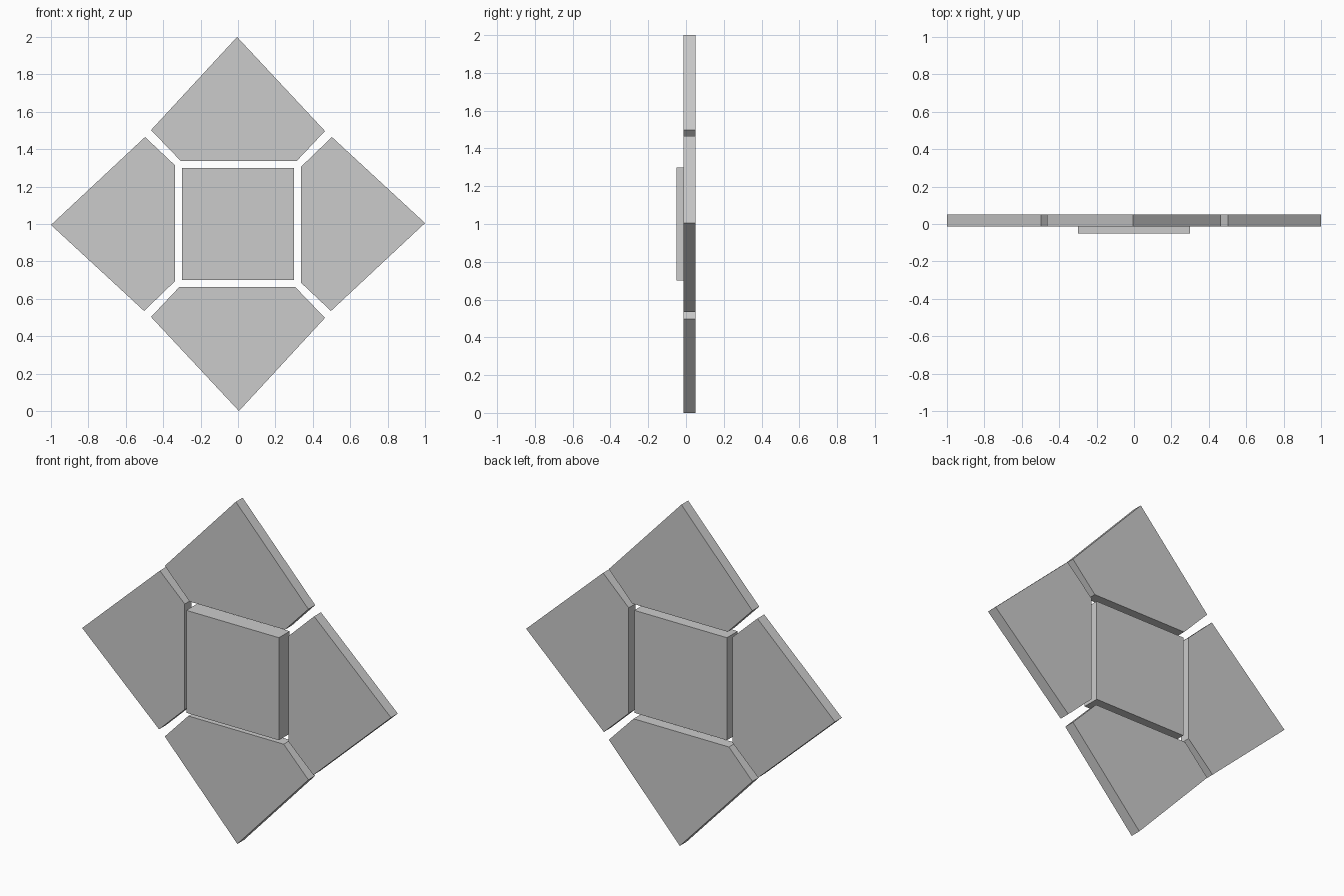
import bpy, bmesh
from math import cos, sin, pi

if "Cube" in bpy.data.objects:
    bpy.data.objects.remove(bpy.data.objects["Cube"])

CENTRE_Z = 1.0


def slab(name, outline, y_front, y_back):
    """Extrude a front-view (x, z) outline along y."""
    bm = bmesh.new()
    face = bm.faces.new([bm.verts.new((x, y_front, z + CENTRE_Z)) for x, z in outline])
    ext = bmesh.ops.extrude_face_region(bm, geom=[face])
    moved = [v for v in ext["geom"] if isinstance(v, bmesh.types.BMVert)]
    bmesh.ops.translate(bm, verts=moved, vec=(0, y_back - y_front, 0))
    bmesh.ops.recalc_face_normals(bm, faces=bm.faces)
    mesh = bpy.data.meshes.new(name)
    bm.to_mesh(mesh)
    bm.free()
    obj = bpy.data.objects.new(name, mesh)
    bpy.context.collection.objects.link(obj)
    return obj


# Raised centre square, flush with the panels at the back
h = 0.3
slab("centre_square", [(-h, -h), (h, -h), (h, h), (-h, h)], -0.05, 0.05)

# Four five-sided panels, turned in quarter steps around the square
panel = [(-0.005, 1.0), (-0.465, 0.502), (-0.305, 0.336), (0.313, 0.336), (0.465, 0.497)]
for i, side in enumerate(("top", "left", "bottom", "right")):
    a = i * pi / 2
    turned = [(x * cos(a) - z * sin(a), x * sin(a) + z * cos(a)) for x, z in panel]
    slab(side + "_panel", turned, -0.013, 0.05)
